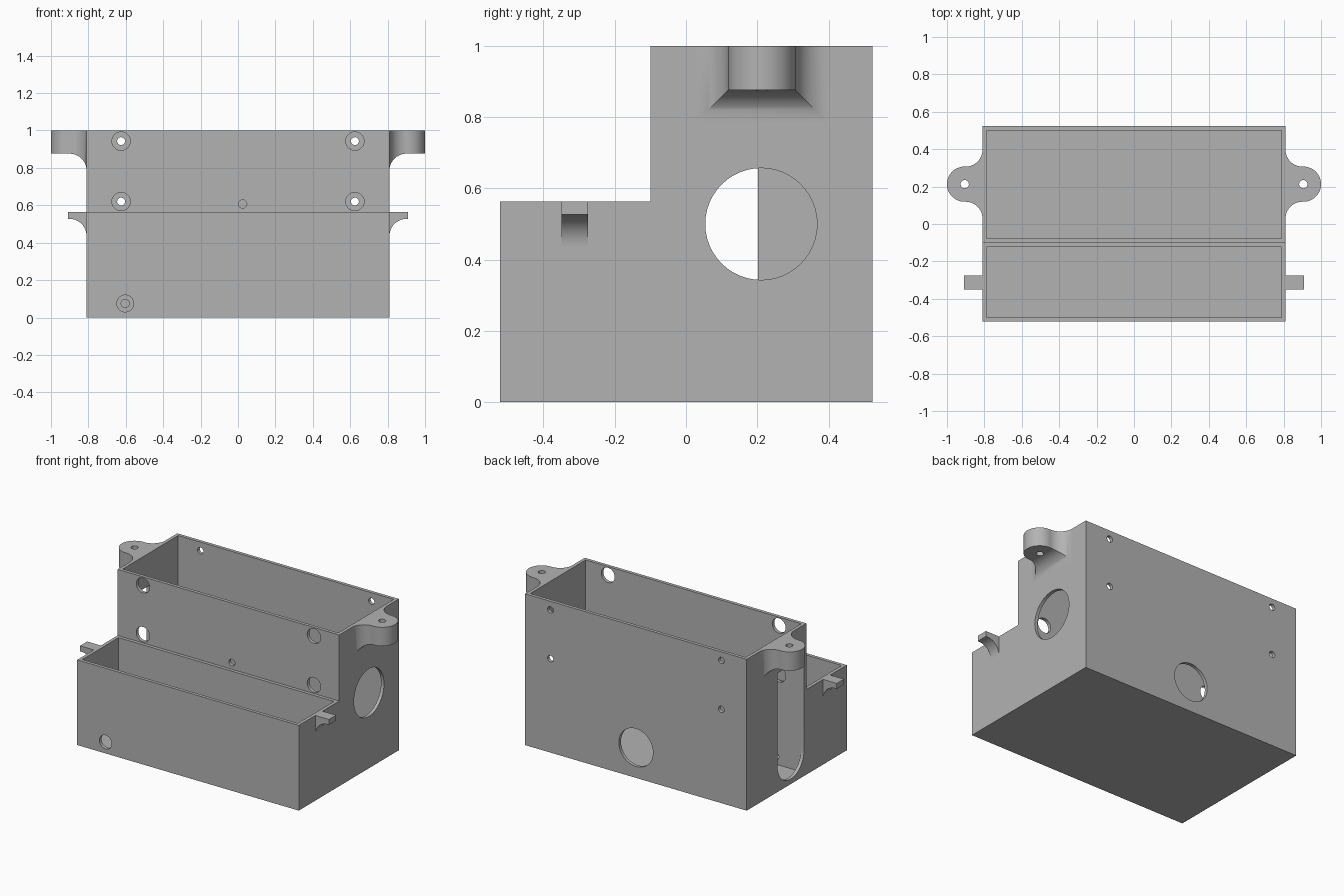
import bpy, bmesh, math
from mathutils import Vector, Matrix

if "Cube" in bpy.data.objects:
    bpy.data.objects.remove(bpy.data.objects["Cube"])

grey = bpy.data.materials.new("plain_grey")
grey.use_nodes = True
grey.diffuse_color = (0.45, 0.45, 0.45, 1)
grey.node_tree.nodes["Principled BSDF"].inputs["Base Color"].default_value = (0.45, 0.45, 0.45, 1)

HALF_X, FRONT, BACK, STEP_Y = 0.81, -0.522, 0.523, -0.1
STEP_Z, TOP, WALL = 0.563, 1.0, 0.022


def finish(name, bm):
    bmesh.ops.recalc_face_normals(bm, faces=bm.faces)
    mesh = bpy.data.meshes.new(name)
    bm.to_mesh(mesh)
    bm.free()
    mesh.materials.append(grey)
    obj = bpy.data.objects.new(name, mesh)
    bpy.context.collection.objects.link(obj)
    return obj


def prism(name, profile, x0, x1):
    """Extrude a (y, z) outline along x."""
    bm = bmesh.new()
    face = bm.faces.new([bm.verts.new((x0, y, z)) for y, z in profile])
    ext = bmesh.ops.extrude_face_region(bm, geom=[face])["geom"]
    bmesh.ops.translate(bm, vec=(x1 - x0, 0, 0),
                        verts=[v for v in ext if isinstance(v, bmesh.types.BMVert)])
    return finish(name, bm)


def block(name, x0, x1, y0, y1, z0, z1):
    return prism(name, [(y0, z0), (y1, z0), (y1, z1), (y0, z1)], x0, x1)


def rod(name, center, radius, depth, axis):
    bm = bmesh.new()
    turn = Vector((0, 0, 1)).rotation_difference(Vector(axis)).to_matrix().to_4x4()
    bmesh.ops.create_cone(bm, cap_ends=True, segments=48, radius1=radius, radius2=radius,
                          depth=depth, matrix=Matrix.Translation(center) @ turn)
    return finish(name, bm)


def cut(target, cutter):
    cutter.hide_render = True
    mod = target.modifiers.new("cut", 'BOOLEAN')
    mod.operation, mod.solver, mod.object = 'DIFFERENCE', 'EXACT', cutter
    bpy.context.view_layer.objects.active = target
    bpy.ops.object.modifier_apply(modifier=mod.name)
    bpy.data.objects.remove(cutter)


def smooth(obj):
    bpy.ops.object.select_all(action='DESELECT')
    obj.select_set(True)
    bpy.context.view_layer.objects.active = obj
    bpy.ops.object.shade_smooth_by_angle(angle=math.radians(30))


def flare(d, radius):
    """Extra size of a concave fillet at distance d from the wall."""
    return 0 if d >= radius else radius - math.sqrt(radius ** 2 - (radius - d) ** 2)


def bracket(name, side, y, sections, top):
    """Loft rectangles (distance, half width, bottom) outwards from a side wall."""
    bm = bmesh.new()
    rings = []
    for d, w, low in sections:
        x = side * (HALF_X + d)
        rings.append([bm.verts.new((x, y + s * w, z))
                      for s, z in ((-1, low), (1, low), (1, top), (-1, top))])
    for a, b in zip(rings, rings[1:]):
        for i in range(4):
            j = (i + 1) % 4
            bm.faces.new((a[i], a[j], b[j], b[i]))
    bm.faces.new(rings[0])
    bm.faces.new(rings[-1])
    return finish(name, bm)


# Stepped body with two open compartments
body = prism("stepped_box", [(FRONT, 0), (BACK, 0), (BACK, TOP), (STEP_Y, TOP),
                             (STEP_Y, STEP_Z), (FRONT, STEP_Z)], -HALF_X, HALF_X)
inner = HALF_X - WALL
cut(body, block("tall_cavity", -inner, inner, STEP_Y + WALL, BACK - WALL, WALL, TOP + 0.1))
cut(body, block("low_cavity", -inner, inner, FRONT + WALL, STEP_Y - WALL, WALL, STEP_Z + 0.1))

# Screw holes: wide access in the front wall, narrow in the back wall
for x in (-0.625, 0.625):
    for z in (0.62, 0.943):
        cut(body, rod("access_hole", (x, STEP_Y, z), 0.049, 0.1, (0, 1, 0)))
        cut(body, rod("screw_hole", (x, BACK, z), 0.021, 0.1, (0, 1, 0)))

# Wire holes in the front, partition and back
cut(body, rod("wire_hole", (0.025, STEP_Y, 0.607), 0.022, 0.1, (0, 1, 0)))
cut(body, rod("front_hole", (-0.603, FRONT, 0.075), 0.045, 0.1, (0, 1, 0)))
cut(body, rod("partition_hole", (-0.603, STEP_Y, 0.075), 0.022, 0.1, (0, 1, 0)))
cut(body, rod("back_hole", (0, BACK, 0.2), 0.125, 0.1, (0, 1, 0)))

# Round opening on one side, round-bottomed slot on the other
cut(body, rod("side_hole", (HALF_X, 0.211, 0.5), 0.157, 0.1, (1, 0, 0)))
slot_y, slot_r, slot_low = 0.063, 0.139, 0.172
arc = [(slot_y + slot_r * math.cos(a), slot_low + slot_r * math.sin(a))
       for a in (math.pi * (1 + i / 24) for i in range(25))]
cut(body, prism("side_slot", arc + [(slot_y + slot_r, 0.785), (slot_y - slot_r, 0.785)],
                -HALF_X - 0.05, -HALF_X + 0.05))
smooth(body)

# Rounded mounting ears and small tabs on both sides
R, EAR_W, EAR_LEN = 0.09, 0.094, 0.19
curve = [R * (1 - math.cos(math.pi / 2 * i / 16)) for i in range(17)]
ear = [(d, EAR_W + flare(d, R), 0.876 - flare(d, R)) for d in curve]
for i in range(20):
    a = math.pi / 2 * i / 20
    ear.append((EAR_LEN - EAR_W + EAR_W * math.sin(a), EAR_W * math.cos(a), 0.876))
ear.append((EAR_LEN, 0.002, 0.876))
tab = [(d, 0.0375, 0.527 - flare(d, R)) for d in curve] + [(0.1, 0.0375, 0.527)]

for side, label in ((1, "left"), (-1, "right")):
    part = bracket(label + "_mounting_ear", side, 0.213, ear, TOP)
    cut(part, rod("ear_hole", (side * 0.905, 0.213, 0.95), 0.022, 0.3, (0, 0, 1)))
    smooth(part)
    smooth(bracket(label + "_tab", side, -0.312, tab, STEP_Z))
